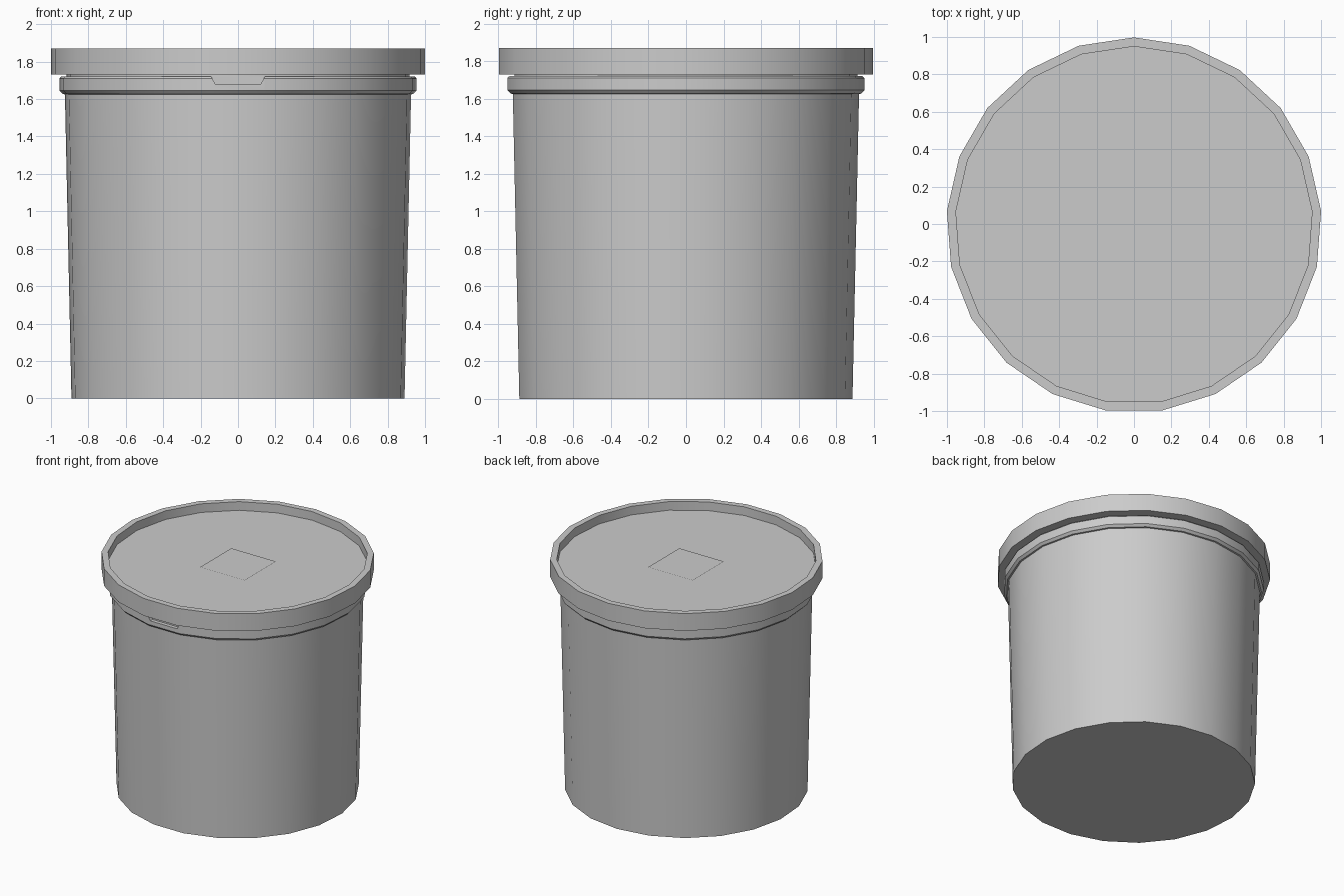
import bpy, bmesh
from math import sin, cos, tau, radians

if "Cube" in bpy.data.objects:
    bpy.data.objects.remove(bpy.data.objects["Cube"])

SIDES = 21
Y_SHIFT = -0.0055  # centres the odd-sided outline on y = 0


def make_object(name, bm):
    bmesh.ops.recalc_face_normals(bm, faces=bm.faces)
    mesh = bpy.data.meshes.new(name)
    bm.to_mesh(mesh)
    bm.free()
    obj = bpy.data.objects.new(name, mesh)
    bpy.context.collection.objects.link(obj)
    return obj


def select_only(obj):
    bpy.ops.object.select_all(action='DESELECT')
    obj.select_set(True)
    bpy.context.view_layer.objects.active = obj


def loft(name, rings):
    """Skin closed rings of points and cap both ends."""
    bm = bmesh.new()
    loops = [[bm.verts.new(p) for p in ring] for ring in rings]
    n = len(loops[0])
    for a, b in zip(loops, loops[1:]):
        for i in range(n):
            j = (i + 1) % n
            bm.faces.new((a[i], a[j], b[j], b[i]))
    bm.faces.new(loops[0])
    bm.faces.new(loops[-1])
    return make_object(name, bm)


def lathe(name, profile):
    rings = [[(r * sin(tau * k / SIDES), r * cos(tau * k / SIDES) + Y_SHIFT, z)
              for k in range(SIDES)] for r, z in profile]
    return loft(name, rings)


def smooth(obj):
    select_only(obj)
    bpy.ops.object.shade_smooth_by_angle(angle=radians(30))


# Tapered tub with the collar under the lid
tub = lathe("tub", [(0.893, 0), (0.928, 1.625), (0.94, 1.627), (0.957, 1.645),
                    (0.957, 1.71), (0.947, 1.72), (0.92, 1.72), (0.92, 1.75)])

# Tapered finger notch in the front facet of the collar
outline = [(-0.12, 1.678), (0.12, 1.678), (0.146, 1.724), (-0.146, 1.724)]
cutter = loft("notch_cutter", [[(x, y, z) for x, z in outline]
                               for y in (-1.05, -0.922)])
cutter.hide_render = True
mod = tub.modifiers.new("notch", 'BOOLEAN')
mod.operation = 'DIFFERENCE'
mod.solver = 'EXACT'
mod.object = cutter
select_only(tub)
bpy.ops.object.modifier_apply(modifier=mod.name)
bpy.data.objects.remove(cutter)
smooth(tub)

# Lid with a raised rim and sunken top
lid = lathe("lid", [(0.9, 1.73), (1.003, 1.73), (1.003, 1.87),
                    (0.955, 1.87), (0.955, 1.80)])
smooth(lid)

# Square panel on the lid
bpy.ops.mesh.primitive_plane_add(size=0.4, location=(0, 0, 1.805))
bpy.context.object.name = "lid_panel"
